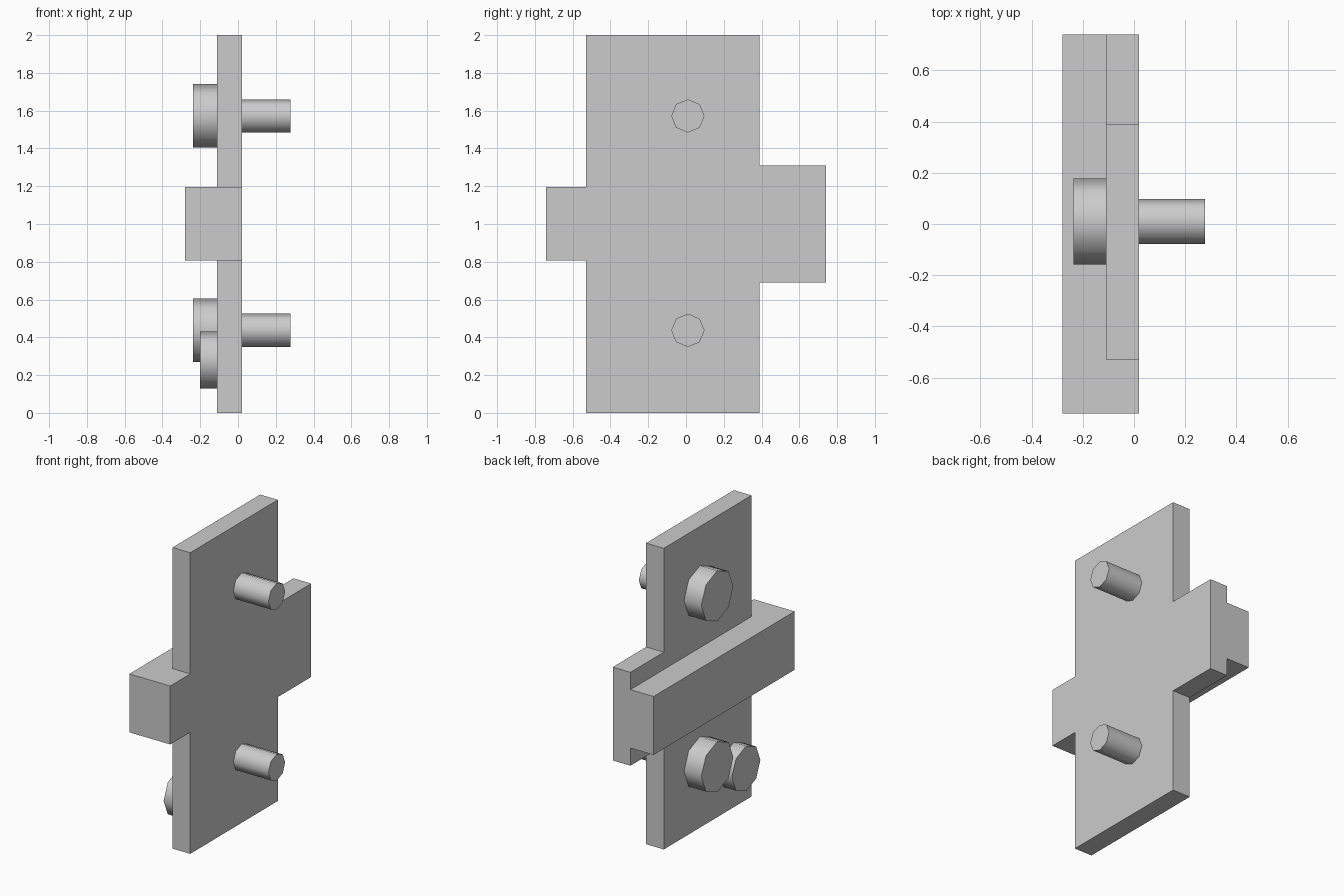
import bpy, bmesh, math

if "Cube" in bpy.data.objects:
    bpy.data.objects.remove(bpy.data.objects["Cube"])


def prism(name, outline, x0, x1):
    """Extrude a (y, z) outline along x."""
    bm = bmesh.new()
    face = bm.faces.new([bm.verts.new((x0, y, z)) for y, z in outline])
    new = bmesh.ops.extrude_face_region(bm, geom=[face])["geom"]
    bmesh.ops.translate(bm, vec=(x1 - x0, 0, 0),
                        verts=[g for g in new if isinstance(g, bmesh.types.BMVert)])
    bmesh.ops.recalc_face_normals(bm, faces=bm.faces)
    mesh = bpy.data.meshes.new(name)
    bm.to_mesh(mesh)
    bm.free()
    obj = bpy.data.objects.new(name, mesh)
    bpy.context.collection.objects.link(obj)
    return obj


def octagon_rod(name, y, z, r, x0, x1):
    """Eight-sided cylinder along x, smooth sides and sharp rims."""
    ring = [(y + r * math.cos(i * math.pi / 4), z + r * math.sin(i * math.pi / 4))
            for i in range(8)]
    obj = prism(name, ring, x0, x1)
    bpy.ops.object.select_all(action='DESELECT')
    obj.select_set(True)
    bpy.context.view_layer.objects.active = obj
    bpy.ops.object.shade_smooth_by_angle(angle=math.radians(50))


BACK, FRONT = -0.11, 0.02

# Mounting plate with a narrow stub on one side and a wide tab on the other
prism("mounting_plate", [
    (-0.53, 0), (0.39, 0), (0.39, 0.69), (0.74, 0.69), (0.74, 1.31), (0.39, 1.31),
    (0.39, 2), (-0.53, 2), (-0.53, 1.195), (-0.74, 1.195), (-0.74, 0.807), (-0.53, 0.807),
], BACK, FRONT)

# Raised bar across the back
prism("cross_bar", [(-0.74, 0.807), (0.74, 0.807), (0.74, 1.195), (-0.74, 1.195)], -0.28, BACK)

# Two bolts: head behind the plate, shaft through to the front
for label, z in (("lower", 0.437), ("upper", 1.572)):
    octagon_rod(label + "_bolt_head", 0.01, z, 0.168, -0.237, BACK)
    octagon_rod(label + "_bolt_shaft", 0.01, z, 0.088, BACK, 0.278)

# Small round boss beside the lower bolt
octagon_rod("side_boss", -0.345, 0.28, 0.15, -0.2, BACK)
